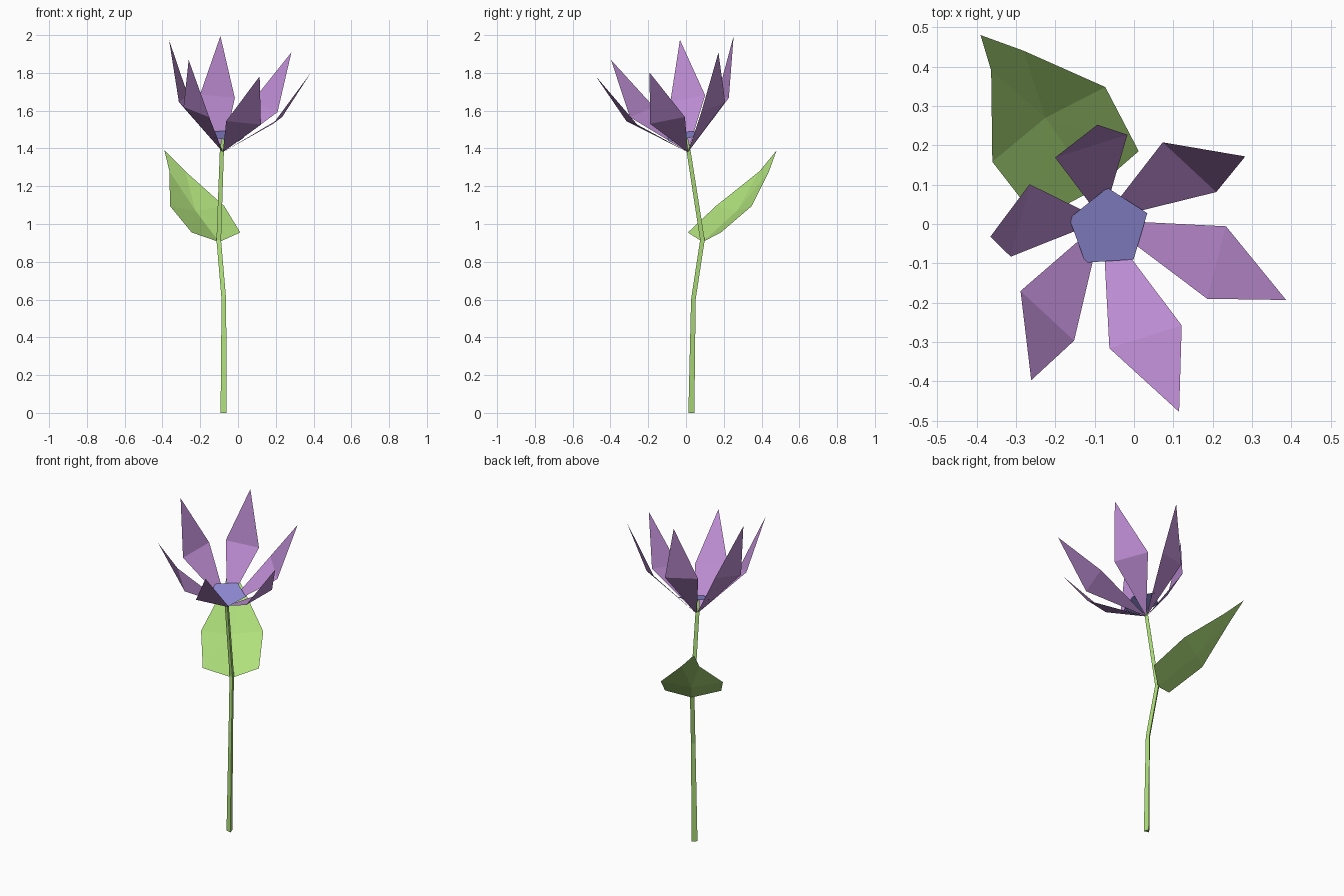
import bpy
from math import cos, sin, radians
from mathutils import Vector as V

if "Cube" in bpy.data.objects:
    bpy.data.objects.remove(bpy.data.objects["Cube"])


def material(name, rgb):
    m = bpy.data.materials.new(name)
    m.diffuse_color = (*rgb, 1)
    m.use_nodes = True
    m.node_tree.nodes["Principled BSDF"].inputs["Base Color"].default_value = m.diffuse_color
    return m


green = material("leaf green", (0.43, 0.74, 0.20))
purple = material("petal purple", (0.50, 0.26, 0.64))
blue = material("centre blue", (0.28, 0.26, 0.68))


def make(name, verts, faces, mat):
    me = bpy.data.meshes.new(name)
    me.from_pydata([tuple(v) for v in verts], [], faces)
    me.materials.append(mat)
    me.update()
    ob = bpy.data.objects.new(name, me)
    bpy.context.collection.objects.link(ob)
    return ob


# Stem: bent, tapering three-sided tube
path = [(-0.074, 0.026, 0, 0.019), (-0.073, 0.037, 0.6, 0.0145),
        (-0.1, 0.085, 0.915, 0.0145), (-0.084, 0.013, 1.38, 0.013),
        (-0.076, -0.002, 1.46, 0.012)]
verts = [(x + r * cos(radians(a)), y + r * sin(radians(a)), z)
         for x, y, z, r in path for a in (-45, 75, 195)]
faces = [(3 * k + i, 3 * k + (i + 1) % 3, 3 * k + 3 + (i + 1) % 3, 3 * k + 3 + i)
         for k in range(len(path) - 1) for i in range(3)]
top = 3 * len(path) - 3
faces += [(2, 1, 0), (top, top + 1, top + 2)]
make("stem", verts, faces, green)

# Leaf: base, left and right edge pairs, tip and a folded middle point
leaf = [(-0.1, 0.088, 0.905),
        (0.012, 0.185, 0.955), (-0.073, 0.348, 1.095), (-0.28, 0.44, 1.28),
        (-0.39, 0.48, 1.39),
        (-0.363, 0.39, 1.28), (-0.36, 0.158, 1.095), (-0.245, 0.01, 0.955),
        (-0.225, 0.27, 1.07)]
fan = [(i, (i + 1) % 8, 8) for i in range(8) if i not in (3, 4)]
make("leaf", leaf, fan + [(3, 4, 5), (3, 5, 8)], green)

# Tilted flower frame
base = V((-0.08, 0.01, 1.38))
axis = V((0.171, -0.231, 0.958)).normalized()
u = V((-0.104, 0.366, 0.109))
u = (u - axis * u.dot(axis)).normalized()
w = axis.cross(u)


def at(angle, radius, height):
    a = radians(angle)
    return base + (u * cos(a) + w * sin(a)) * radius + axis * height


# Six petals, each a kite creased across its widest line
for k in range(6):
    a = 60 * k
    make(f"petal_{k + 1}",
         [base, at(a - 20.3, 0.279, 0.236), at(a + 20.3, 0.279, 0.236), at(a, 0.394, 0.531)],
         [(0, 1, 2), (2, 1, 3)], purple)

# Five-sided flower centre
make("flower_centre", [at(72 * k - 14, 0.106, 0.09) for k in range(5)],
     [(0, 1, 2, 3, 4)], blue)
